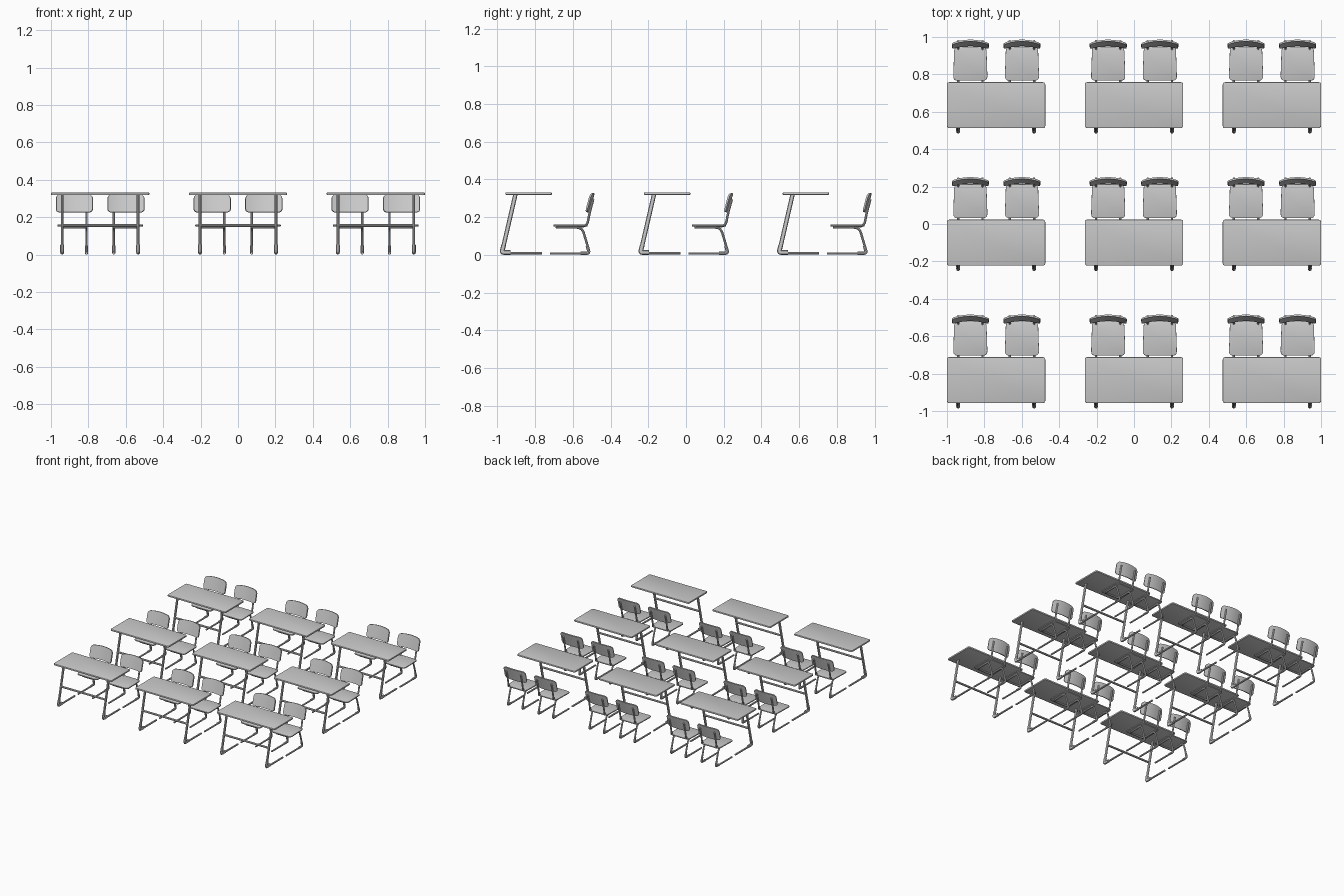
import bpy, bmesh, math
from mathutils import Vector

if "Cube" in bpy.data.objects:
    bpy.data.objects.remove(bpy.data.objects["Cube"])

PITCH = 0.737          # distance between desks in x
ROW = 0.735            # distance between desks in y
parts = []             # (object, offset) for one desk station


def fillet(points, r, n=5):
    """Round the interior corners of a path."""
    pts = [Vector(p) for p in points]
    out = [pts[0]]
    for a, b, c in zip(pts, pts[1:], pts[2:]):
        p = b + (a - b).normalized() * min(r, (a - b).length * 0.49)
        q = b + (c - b).normalized() * min(r, (c - b).length * 0.49)
        for i in range(n + 1):
            t = i / n
            out.append(p * (1 - t) ** 2 + b * 2 * t * (1 - t) + q * t * t)
    return out + [pts[-1]]


def tube(name, points, radius, r=0.02, flat=1.0):
    """Round tube along a path; flat squeezes it in x to an oval."""
    cu = bpy.data.curves.new(name, 'CURVE')
    cu.dimensions = '3D'
    cu.bevel_depth = radius
    cu.bevel_resolution = 2
    cu.use_fill_caps = True
    path = fillet(points, r)
    sp = cu.splines.new('POLY')
    sp.points.add(len(path) - 1)
    for p, v in zip(sp.points, path):
        p.co = (v.x, v.y, v.z, 1)
    ob = bpy.data.objects.new(name, cu)
    bpy.context.collection.objects.link(ob)
    ob.scale.x = flat
    return finish(ob)


def finish(ob):
    """Apply curves, modifiers and scale, then smooth by angle."""
    bpy.ops.object.select_all(action='DESELECT')
    ob.select_set(True)
    bpy.context.view_layer.objects.active = ob
    bpy.ops.object.convert(target='MESH')
    bpy.ops.object.transform_apply(location=False, rotation=False, scale=True)
    bpy.ops.object.shade_smooth_by_angle(angle=math.radians(40))
    return bpy.context.object


def slab(name, corners, r, z0, z1, bevel):
    """Flat board with rounded corners."""
    loop = fillet([(corners[0][0] / 2 + corners[-1][0] / 2, corners[0][1] / 2 + corners[-1][1] / 2, z0)]
                  + [(x, y, z0) for x, y in corners], r)[1:-1]
    # close the last corner
    a, b, c = [Vector((*p, z0)) for p in (corners[-2], corners[-1], corners[0])]
    loop += fillet([a, b, c], r)[1:-1]
    bm = bmesh.new()
    face = bm.faces.new([bm.verts.new(p) for p in loop])
    up = bmesh.ops.extrude_face_region(bm, geom=[face])['geom']
    bmesh.ops.translate(bm, vec=(0, 0, z1 - z0), verts=[v for v in up if isinstance(v, bmesh.types.BMVert)])
    bmesh.ops.recalc_face_normals(bm, faces=bm.faces)
    me = bpy.data.meshes.new(name)
    bm.to_mesh(me)
    bm.free()
    ob = bpy.data.objects.new(name, me)
    bpy.context.collection.objects.link(ob)
    mod = ob.modifiers.new('edge', 'BEVEL')
    mod.width, mod.segments = bevel, 2
    return finish(ob)


def backrest():
    """Curved, tilted board with rounded corners, lofted column by column."""
    half, r, cols, rows = 0.098, 0.022, 24, 4
    bm = bmesh.new()
    grid = []
    for i in range(cols + 1):
        x = -half * math.cos(math.pi * i / cols)
        over = max(0, abs(x) - (half - r))
        cut = r - math.sqrt(max(0, r * r - over * over))
        lo = 0.226 + cut * 0.8
        hi = 0.327 - cut - 0.006 * (x / half) ** 2
        col = []
        for j in range(rows + 1):
            z = lo + (hi - lo) * j / rows
            y = -0.515 + (z - 0.226) * 0.26 - 0.016 * (x / half) ** 2
            col.append(bm.verts.new((x, y, z)))
        grid.append(col)
    for a, b in zip(grid, grid[1:]):
        for j in range(rows):
            bm.faces.new((a[j], b[j], b[j + 1], a[j + 1]))
    bmesh.ops.recalc_face_normals(bm, faces=bm.faces)
    me = bpy.data.meshes.new('chair_backrest')
    bm.to_mesh(me)
    bm.free()
    ob = bpy.data.objects.new('chair_backrest', me)
    bpy.context.collection.objects.link(ob)
    mod = ob.modifiers.new('thickness', 'SOLIDIFY')
    mod.thickness, mod.offset = 0.009, 0
    return finish(ob)


# desk: board, cross bar
w = 0.2625
parts.append((slab('desk_top', [(-w, -0.957), (w, -0.957), (w, -0.712), (-w, -0.712)],
                   0.012, 0.318, 0.331, 0.003), 0))
parts.append((tube('desk_cross_bar', [(-0.203, -0.944, 0.155), (0.203, -0.944, 0.155)], 0.008), 0))

# desk: slanted oval legs, floor bars and foot covers
leg = tube('desk_leg', [(0, -0.905, 0.319), (0, -0.976, 0.012)], 0.0115, flat=0.65)
foot = tube('desk_foot', [(0, -0.978, 0.009), (0, -0.765, 0.009)], 0.007)
cover = tube('desk_foot_cover', [(0, -0.967, 0.052), (0, -0.977, 0.0125), (0, -0.93, 0.0125)],
             0.0125, r=0.012, flat=0.85)
for s in (-1, 1):
    for ob in (leg, foot, cover):
        parts.append((ob, s * 0.203))

# chair: one bent tube from floor bar up, round under the seat, and down again
side = [(-0.065, -0.722, 0.007), (-0.065, -0.510, 0.007), (-0.065, -0.551, 0.145), (-0.065, -0.685, 0.145)]
frame = tube('chair_frame', side + [(-x, y, z) for x, y, z in reversed(side)], 0.0065, r=0.03)
seat = slab('chair_seat', [(-0.092, -0.704), (0.092, -0.704), (0.086, -0.522), (-0.086, -0.522)],
            0.026, 0.151, 0.160, 0.002)
back = backrest()
post = tube('chair_back_post', [(0, -0.60, 0.147), (0, -0.525, 0.153), (0, -0.511, 0.225),
                                (0, -0.492, 0.295)], 0.0065, r=0.025)
heel = tube('chair_foot_cover', [(0, -0.524, 0.048), (0, -0.513, 0.0085), (0, -0.56, 0.0085)],
            0.0085, r=0.014)
for s in (-1, 1):
    for ob in (frame, seat, back):
        parts.append((ob, s * 0.138))
    for t in (-1, 1):
        for ob in (post, heel):
            parts.append((ob, s * 0.138 + t * 0.065))

# repeat the station on a 3 x 3 grid with shared meshes
for i in (-1, 0, 1):
    for j in range(3):
        for ob, dx in parts:
            dup = ob.copy()
            dup.location = (i * PITCH + dx, j * ROW, 0)
            bpy.context.collection.objects.link(dup)
for ob in {o for o, _ in parts}:
    bpy.data.objects.remove(ob)
